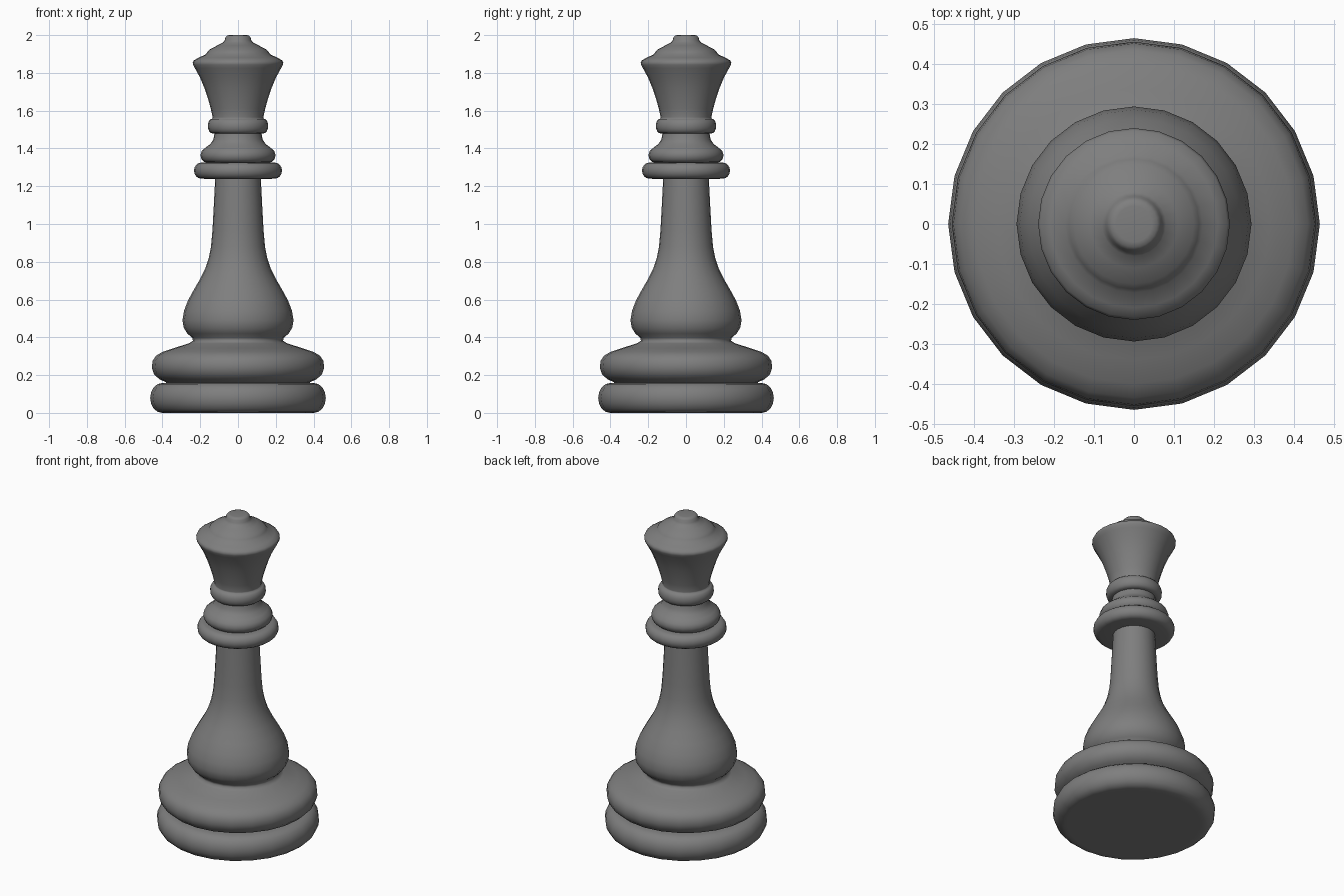
import bpy, bmesh
from math import sin, cos, pi, radians

if "Cube" in bpy.data.objects:
    bpy.data.objects.remove(bpy.data.objects["Cube"])

SIDES = 24


def bead(r, bulge, z0, z1, steps=8):
    """Rounded rim: half ellipse from z0 up to z1, bulging out from radius r."""
    mid, half = (z0 + z1) / 2, (z1 - z0) / 2
    return [(r + bulge * cos(a), mid + half * sin(a))
            for a in (-pi / 2 + pi * i / steps for i in range(steps + 1))]


def lathe(name, profile, color):
    """Turn an (r, z) profile around z; r = 0 ends close into caps."""
    bm = bmesh.new()
    rings = []
    for r, z in profile:
        if r == 0:
            rings.append([bm.verts.new((0, 0, z))] * SIDES)
        else:
            rings.append([bm.verts.new((r * cos(2 * pi * i / SIDES), r * sin(2 * pi * i / SIDES), z))
                          for i in range(SIDES)])
    for low, high in zip(rings, rings[1:]):
        for i in range(SIDES):
            j = (i + 1) % SIDES
            bm.faces.new(dict.fromkeys((low[i], low[j], high[j], high[i])))
    bmesh.ops.recalc_face_normals(bm, faces=bm.faces)
    mesh = bpy.data.meshes.new(name)
    bm.to_mesh(mesh)
    bm.free()
    ob = bpy.data.objects.new(name, mesh)
    bpy.context.collection.objects.link(ob)
    mat = bpy.data.materials.new("dark_grey")
    mat.diffuse_color = color
    mat.use_nodes = True
    mat.node_tree.nodes["Principled BSDF"].inputs["Base Color"].default_value = mat.diffuse_color
    mesh.materials.append(mat)
    bpy.ops.object.select_all(action='DESELECT')
    ob.select_set(True)
    bpy.context.view_layer.objects.active = ob
    bpy.ops.object.shade_smooth_by_angle(angle=radians(75))
    return ob


# Bottom disc
base = [(0, 0), (0.38, 0)] + bead(0.402, 0.063, 0, 0.158)

# Second, sloping foot ring
foot = [(0.375, 0.16), (0.415, 0.177), (0.445, 0.205), (0.456, 0.24), (0.452, 0.275),
        (0.435, 0.302), (0.40, 0.323), (0.34, 0.343), (0.26, 0.368), (0.238, 0.382)]

# Flared body and slim stem
body = [(0.243, 0.398), (0.268, 0.42), (0.287, 0.45), (0.294, 0.49), (0.286, 0.54), (0.265, 0.595),
        (0.235, 0.65), (0.20, 0.71), (0.173, 0.765), (0.155, 0.82), (0.143, 0.88),
        (0.135, 0.97), (0.128, 1.10), (0.121, 1.238)]

# Stacked collars
collars = (bead(0.195, 0.038, 1.24, 1.325) + [(0.165, 1.326)]
           + [(0.178, 1.328), (0.193, 1.342), (0.199, 1.365), (0.191, 1.388), (0.17, 1.406),
              (0.145, 1.425), (0.13, 1.448), (0.125, 1.478)]
           + bead(0.135, 0.025, 1.48, 1.558))

# Flared crown, stepped dome and finial
crown = [(0.134, 1.565), (0.144, 1.61), (0.158, 1.66), (0.178, 1.72), (0.201, 1.775), (0.228, 1.825),
         (0.238, 1.843), (0.240, 1.854), (0.234, 1.866), (0.21, 1.880), (0.172, 1.897), (0.163, 1.91),
         (0.15, 1.924), (0.11, 1.945), (0.08, 1.96), (0.071, 1.972), (0.067, 1.988), (0.058, 1.998),
         (0.045, 2.0), (0, 2.0)]

lathe("turned_chess_piece", base + foot + body + collars + crown, (0.21, 0.21, 0.21, 1))
